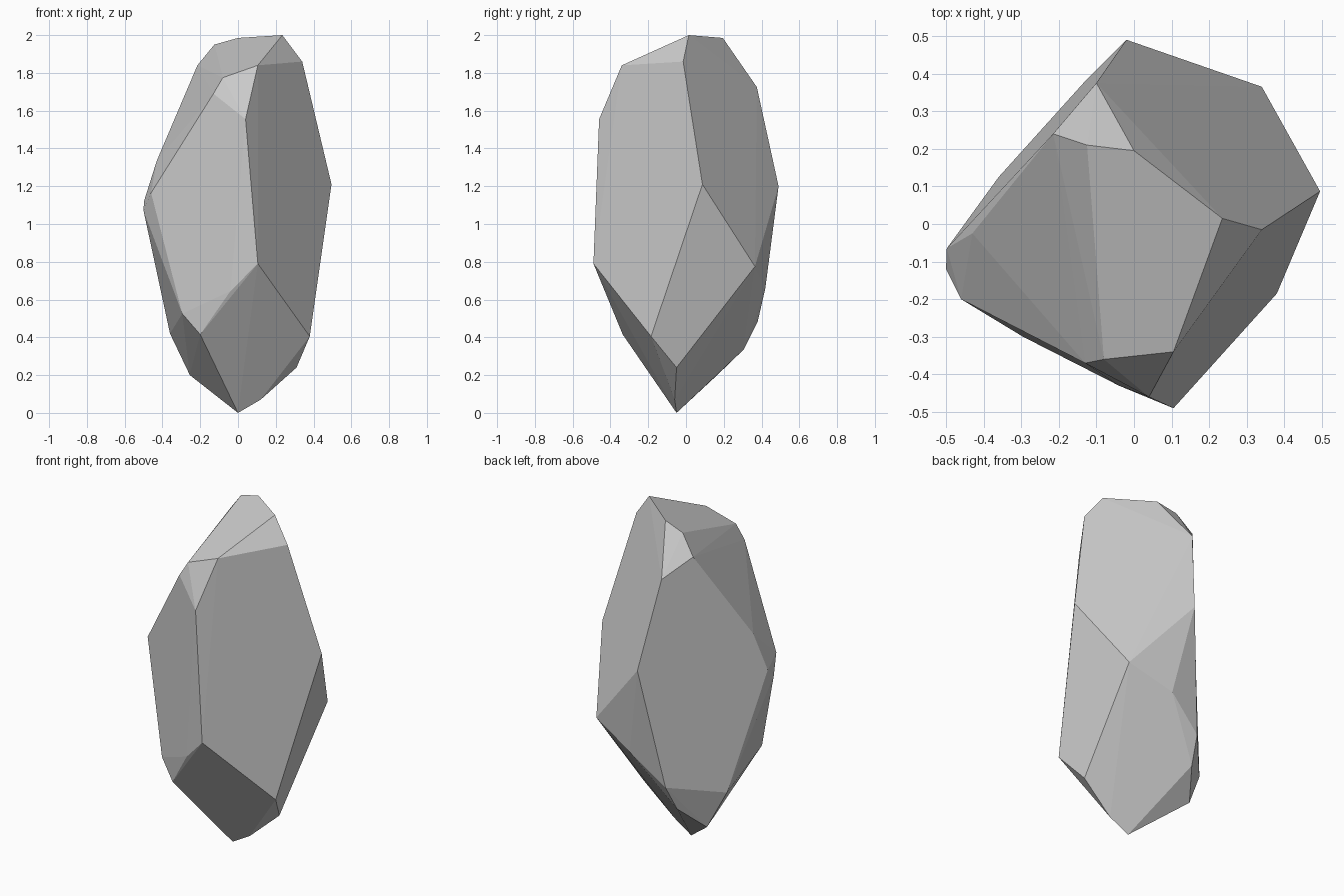
import bpy, bmesh
from math import radians

# Corner points of the chipped stone, grouped by height band
crown = [(.235, .015, 2), (0, .195, 1.985), (-.125, .21, 1.95), (-.215, .24, 1.84),
         (-.1, .375, 1.725), (.34, -.015, 1.86), (.105, -.34, 1.84),
         (-.08, -.36, 1.775), (-.13, -.37, 1.69), (.04, -.46, 1.555)]
waist = [(.495, .087, 1.21), (-.02, .49, 1.2), (-.43, -.025, 1.335), (-.46, -.2, 1.165),
         (-.498, -.065, 1.12), (-.5, -.12, 1.07), (.34, .365, .775),
         (.105, -.49, .79), (.08, .42, .66), (-.04, -.43, .645)]
base = [(-.295, -.3, .525), (-.2, -.335, .415), (.38, -.185, .405), (-.13, .38, .485),
        (-.155, .305, .335), (-.36, .125, .42), (-.255, .165, .2),
        (.31, -.05, .24), (.12, -.06, .07), (0, -.05, 0)]

# Wrap the points in a flat-faceted convex shell
bm = bmesh.new()
for p in crown + waist + base:
    bm.verts.new(p)
hull = bmesh.ops.convex_hull(bm, input=bm.verts[:])
loose = [v for v in bm.verts if not v.link_faces]
bmesh.ops.delete(bm, geom=loose, context='VERTS')

# Merge nearly coplanar triangles into broad facets
bmesh.ops.dissolve_limit(bm, angle_limit=radians(1.5), verts=bm.verts[:], edges=bm.edges[:])
bmesh.ops.recalc_face_normals(bm, faces=bm.faces[:])

mesh = bpy.data.meshes.new("standing_rock")
bm.to_mesh(mesh)
bm.free()
rock = bpy.data.objects.new("standing_rock", mesh)
bpy.context.collection.objects.link(rock)
